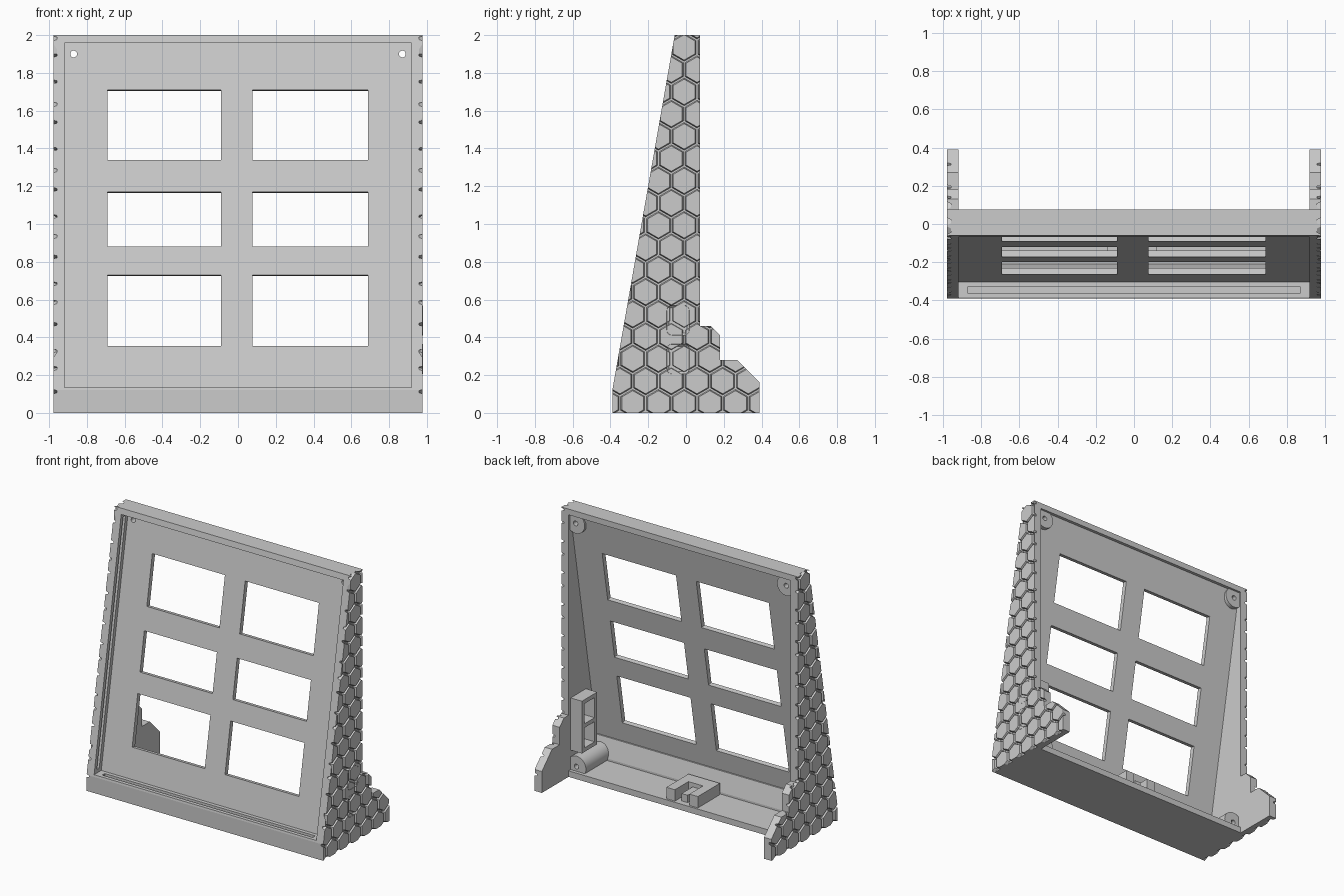
import bpy, bmesh, math
from mathutils import Matrix, Vector

cube = bpy.data.objects.get("Cube")
if cube:
    bpy.data.objects.remove(cube, do_unlink=True)

grey = bpy.data.materials.new("light grey plastic")
grey.use_nodes = True
GREY = (0.6, 0.6, 0.6, 1)
grey.diffuse_color = GREY
grey.node_tree.nodes["Principled BSDF"].inputs["Base Color"].default_value = GREY

HALF = 0.978          # half width over the hexagon tiles
INNER = 0.918         # inner face of the side walls
SKIN = 0.957          # groove floor between the tiles
SLOPE = 0.33 / 1.88   # lean of the front


def front_y(z, depth=0):
    return -0.39 + SLOPE * (z - 0.12) + depth


def add_prism(bm, pts, x0, x1, taper=1):
    """Extrude a (y, z) outline along x, optionally shrinking the far end."""
    n = len(pts)
    cy, cz = sum(p[0] for p in pts) / n, sum(p[1] for p in pts) / n
    a = [bm.verts.new((x0, y, z)) for y, z in pts]
    b = [bm.verts.new((x1, cy + (y - cy) * taper, cz + (z - cz) * taper)) for y, z in pts]
    bm.faces.new(a)
    far = bm.faces.new(b[::-1])
    for i in range(n):
        j = (i + 1) % n
        bm.faces.new((a[i], b[i], b[j], a[j]))
    return far


def finish(name, bm):
    bmesh.ops.recalc_face_normals(bm, faces=bm.faces)
    mesh = bpy.data.meshes.new(name)
    bm.to_mesh(mesh)
    bm.free()
    mesh.materials.append(grey)
    ob = bpy.data.objects.new(name, mesh)
    bpy.context.collection.objects.link(ob)
    return ob


def prism(name, pts, x0, x1):
    bm = bmesh.new()
    add_prism(bm, pts, x0, x1)
    return finish(name, bm)


def box(name, x0, x1, y0, y1, z0, z1):
    return prism(name, [(y0, z0), (y1, z0), (y1, z1), (y0, z1)], x0, x1)


def rod(name, x, z, r, y0, y1):
    """Cylinder lying along y."""
    bm = bmesh.new()
    m = Matrix.Translation((x, (y0 + y1) / 2, z)) @ Matrix.Rotation(math.pi / 2, 4, 'X')
    bmesh.ops.create_cone(bm, cap_ends=True, segments=32, radius1=r, radius2=r,
                          depth=y1 - y0, matrix=m)
    return finish(name, bm)


def boolean(ob, cutter, op='DIFFERENCE'):
    cutter.hide_render = True
    mod = ob.modifiers.new("cut", 'BOOLEAN')
    mod.operation, mod.solver, mod.object = op, 'EXACT', cutter
    deps = bpy.context.evaluated_depsgraph_get()
    deps.update()
    mesh = bpy.data.meshes.new_from_object(ob.evaluated_get(deps))
    ob.modifiers.clear()
    ob.data = mesh
    bpy.data.objects.remove(cutter, do_unlink=True)


def slanted(z0, z1, d0, d1):
    """Outline parallel to the leaning front, between two depths."""
    return [(front_y(z0, d0), z0), (front_y(z0, d1), z0),
            (front_y(z1, d1), z1), (front_y(z1, d0), z1)]


SIDE = [(-0.39, 0), (0.39, 0), (0.39, 0.16), (0.27, 0.28), (0.18, 0.28), (0.18, 0.41),
        (0.13, 0.46), (0.075, 0.46), (0.075, 2), (-0.06, 2), (-0.39, 0.12)]

# Side walls with raised hexagon tiles
PITCH = 0.136
for s, side in ((1, "left"), (-1, "right")):
    wall = prism(side + "_wall", SIDE, s * INNER, s * SKIN)
    boolean(wall, prism("slot_cutter", slanted(0.16, 1.93, 0.028, 0.056), s * 0.9, s * 0.94))
    bm = bmesh.new()
    for row in range(-1, 17):
        for col in range(-4, 5):
            y = -0.01 + PITCH * (col + 0.5 * (row % 2))
            z = 1.935 - PITCH * 0.866 * row
            hexagon = [(y + 0.0745 * math.sin(k * math.pi / 3),
                        z + 0.0745 * math.cos(k * math.pi / 3)) for k in range(6)]
            add_prism(bm, hexagon, s * (SKIN - 0.004), s * HALF, 0.9)
    tiles = finish(side + "_hexagon_tiles", bm)
    boolean(tiles, prism("outline_cutter", SIDE, s * 0.9, s * 1.0), 'INTERSECT')

# Leaning panel with six windows and two screw holes
panel = prism("front_panel", slanted(0.1, 1.97, 0.085, 0.12), -0.93, 0.93)
for z0, z1 in ((0.355, 0.73), (0.88, 1.17), (1.34, 1.71)):
    for x0, x1 in ((-0.69, -0.09), (0.077, 0.687)):
        corners = []
        for z, t in ((z0, -0.1), (z0, 0.15), (z1, 0.15), (z1, -0.1)):
            corners.append((front_y(z, 0.085) + t, z - SLOPE * t))
        boolean(panel, prism("window_cutter", corners, x0, x1))
for x in (-0.87, 0.87):
    boolean(panel, rod("hole_cutter", x, 1.9, 0.018, -0.2, 0.2))

# Base: front bar with a slot in its ledge, floor, and top beam
bar = prism("bottom_bar", [(-0.39, 0), (-0.21, 0), (-0.21, 0.06), (-0.245, 0.2),
                           (-0.27, 0.2), (-0.28, 0.135), (front_y(0.135), 0.135),
                           (-0.39, 0.12)], -0.93, 0.93)
boolean(bar, box("slot_cutter", -0.87, 0.87, -0.36, -0.33, 0.1, 0.3))
box("floor", -0.93, 0.93, -0.22, 0.075, 0, 0.045)
prism("top_beam", [(front_y(1.957), 1.957), (0.075, 1.957), (0.075, 2), (-0.06, 2)], -0.94, 0.94)

# Screw bosses at the four corners
for s, side in ((1, "left"), (-1, "right")):
    for level, z, r, y0, y1 in (("top", 1.9, 0.075, 0.02, 0.06), ("bottom", 0.08, 0.078, -0.26, 0.05)):
        boss = rod(f"{side}_{level}_screw_boss", s * 0.87, z, r, y0, y1)
        start = -0.2 if level == "top" else -0.1
        boolean(boss, rod("hole_cutter", s * 0.87, z, 0.018, start, 0.2))
        bpy.ops.object.select_all(action='DESELECT')
        boss.select_set(True)
        bpy.context.view_layer.objects.active = boss
        bpy.ops.object.shade_smooth_by_angle(angle=math.radians(30))

# Port covers: rounded plates with a shallow recess
for i, cz in enumerate((0.285, 0.49)):
    outline = []
    for k, (sy, sz) in enumerate(((1, 1), (-1, 1), (-1, -1), (1, -1))):
        for step in range(5):
            a = (k + step / 4) * math.pi / 2
            outline.append((-0.042 + sy * 0.033 + 0.027 * math.cos(a),
                            cz + sz * 0.052 + 0.027 * math.sin(a)))
    bm = bmesh.new()
    face = add_prism(bm, outline, SKIN - 0.01, HALF + 0.001)
    bmesh.ops.recalc_face_normals(bm, faces=bm.faces)
    bmesh.ops.inset_region(bm, faces=[face], thickness=0.012)
    bmesh.ops.translate(bm, verts=face.verts, vec=Vector((-0.012, 0, 0)))
    finish(f"port_cover_{i + 1}", bm)

# Open holder behind the ports
holder = box("port_holder", 0.825, 0.925, -0.13, 0.05, 0.19, 0.58)
for z0, z1 in ((0.22, 0.37), (0.4, 0.55)):
    boolean(holder, box("opening_cutter", 0.8, 0.91, -0.1, 0.02, z0, z1))

# Cable clip on the floor
box("clip_left_arm", 0.05, 0.12, -0.2, 0.06, 0.04, 0.13)
box("clip_right_arm", -0.14, -0.07, -0.2, 0.06, 0.04, 0.13)
box("clip_bridge", -0.07, 0.05, -0.2, -0.1, 0.04, 0.13)
box("clip_tongue", -0.035, 0.015, -0.1, 0.03, 0.04, 0.1)
